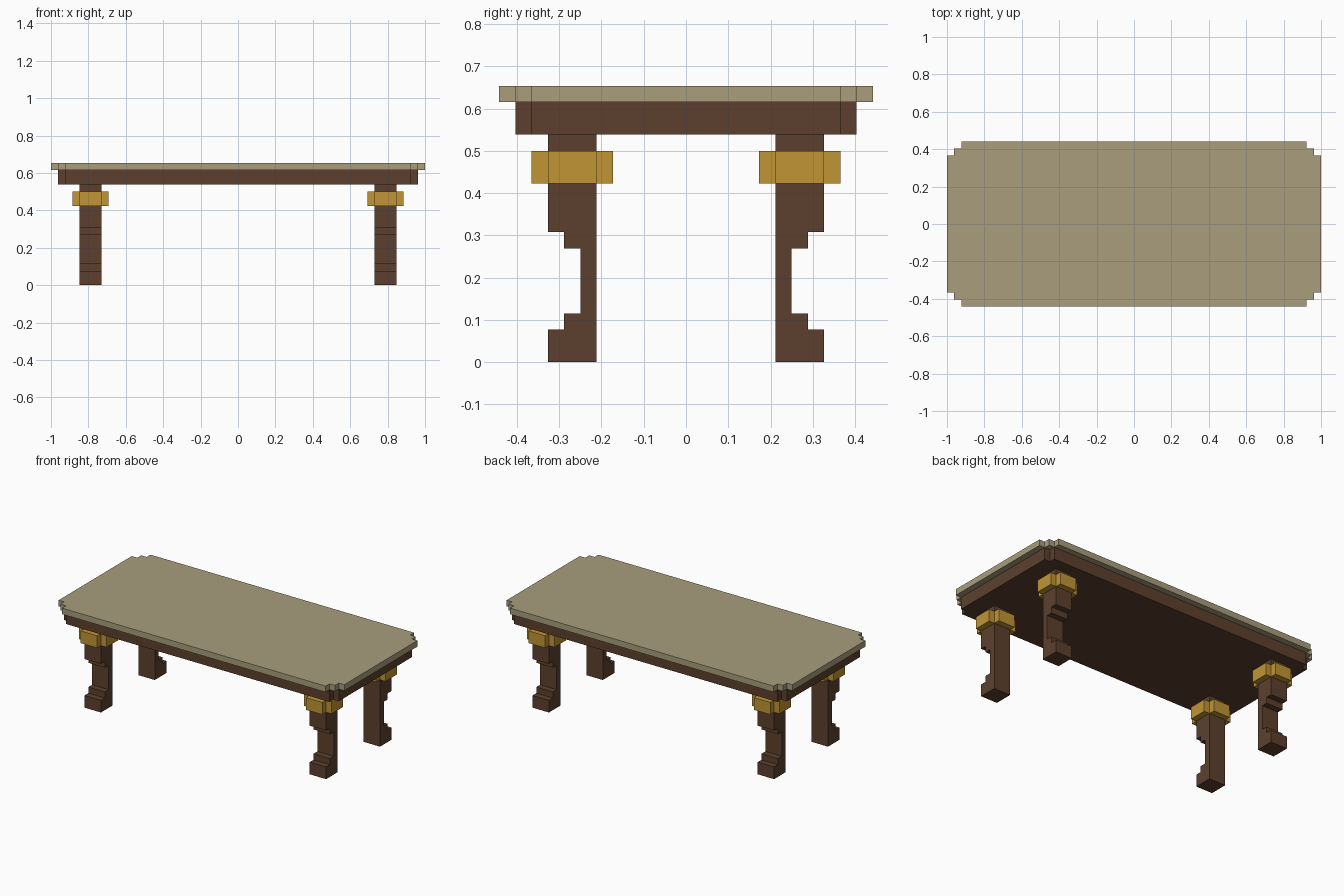
import bpy, bmesh
from mathutils import Vector

if "Cube" in bpy.data.objects:
    bpy.data.objects.remove(bpy.data.objects["Cube"], do_unlink=True)

U = 1 / 26  # one block


def material(name, rgb):
    lin = [((c / 255 + 0.055) / 1.055) ** 2.4 for c in rgb] + [1]
    m = bpy.data.materials.new(name)
    m.use_nodes = True
    m.diffuse_color = lin
    m.node_tree.nodes["Principled BSDF"].inputs["Base Color"].default_value = lin
    return m


tan = material("pale tan", (169, 158, 125))
brown = material("dark brown wood", (92, 64, 46))
gold = material("gold", (192, 149, 53))


def prism(name, points, depth, mat):
    """Extrude a closed 3D outline, given in blocks, along the depth vector."""
    bm = bmesh.new()
    face = bm.faces.new([bm.verts.new(Vector(p) * U) for p in points])
    grown = bmesh.ops.extrude_face_region(bm, geom=[face])["geom"]
    bmesh.ops.translate(bm, vec=Vector(depth) * U,
                        verts=[v for v in grown if isinstance(v, bmesh.types.BMVert)])
    bmesh.ops.recalc_face_normals(bm, faces=bm.faces)
    mesh = bpy.data.meshes.new(name)
    bm.to_mesh(mesh)
    bm.free()
    mesh.materials.append(mat)
    obj = bpy.data.objects.new(name, mesh)
    bpy.context.collection.objects.link(obj)
    return obj


def stepped_slab(name, hx, hy, steps, z0, z1, mat, cx=0, cy=0):
    """Rectangular slab whose corners are cut back in one-block steps."""
    corner = [(hx, hy - steps)]
    for i in range(1, steps + 1):
        corner += [(hx - i, hy - steps + i - 1), (hx - i, hy - steps + i)]
    outline = []
    for sx, sy in ((1, 1), (-1, 1), (-1, -1), (1, -1)):
        part = [(cx + sx * x, cy + sy * y, z0) for x, y in corner]
        outline += part if sx * sy > 0 else part[::-1]
    return prism(name, outline, (0, 0, z1 - z0), mat)


# Table top and the apron beneath it
stepped_slab("table_top", 26, 11.5, 2, 16, 17, tan)
stepped_slab("apron", 25, 10.5, 1, 14, 16, brown)

# Leg side profile (y, z), stepped in on the outer side
leg_profile = [(5.5, 0), (8.5, 0), (8.5, 2), (7.5, 2), (7.5, 3), (6.5, 3),
               (6.5, 7), (7.5, 7), (7.5, 8), (8.5, 8), (8.5, 14), (5.5, 14)]

# Four legs, each with a cross-shaped collar
for sy, end in ((-1, "front"), (1, "back")):
    for sx, side in ((-1, "right"), (1, "left")):
        prism(f"{end}_{side}_leg", [(sx * 19, sy * y, z) for y, z in leg_profile],
              (sx * 3, 0, 0), brown)
        stepped_slab(f"{end}_{side}_collar", 2.5, 2.5, 1, 11, 13, gold,
                     sx * 20.5, sy * 7)
